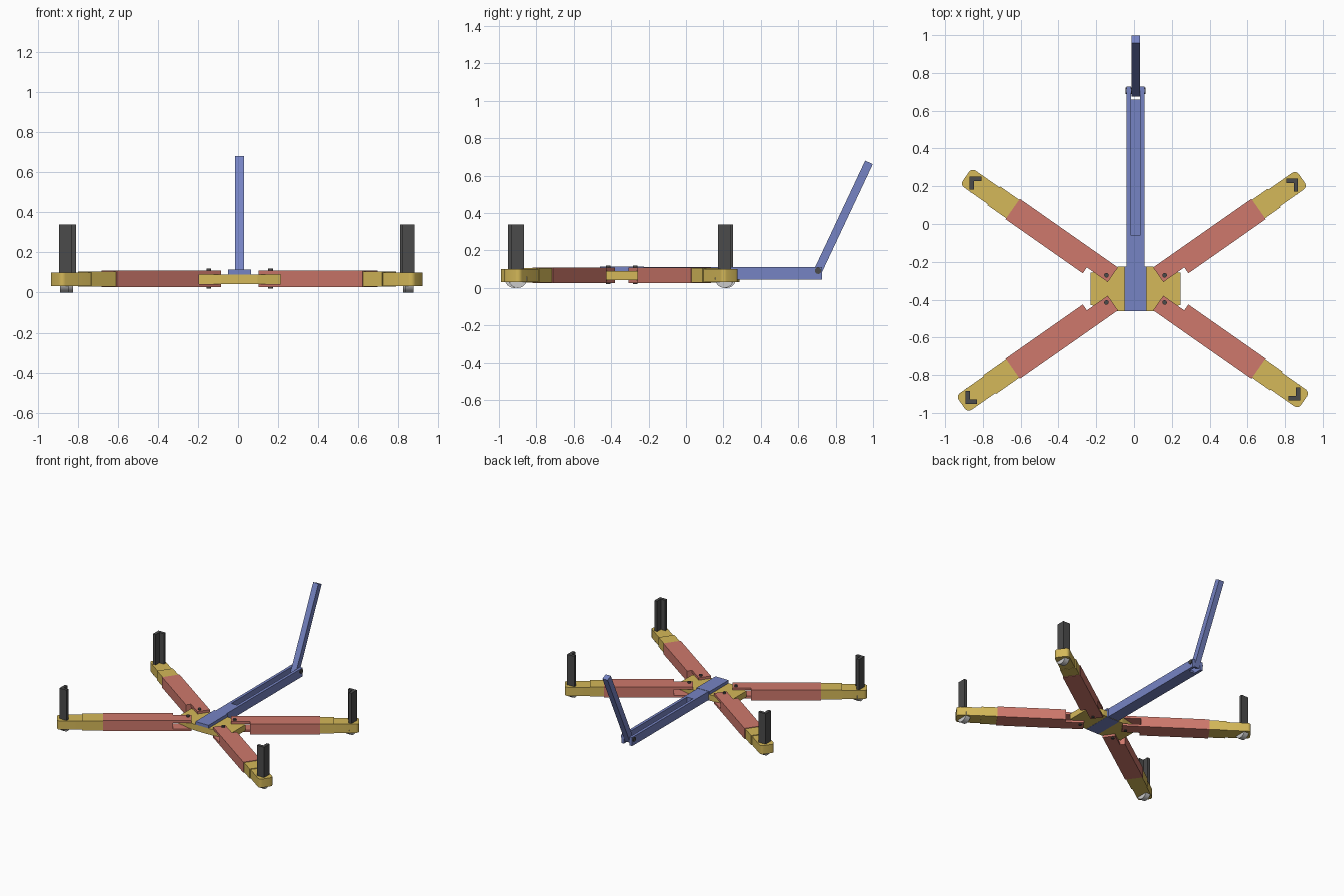
import bpy, bmesh, math
from mathutils import Matrix, Vector

if "Cube" in bpy.data.objects:
    bpy.data.objects.remove(bpy.data.objects["Cube"])

CX, CY = 0.008, -0.343          # centre of the hub
ANG = math.radians(35)
C, S = math.cos(ANG), math.sin(ANG)
TX, TY = 0.131, 0.059           # arm tip relative to the hub centre


def material(name, rgb):
    m = bpy.data.materials.new(name)
    m.diffuse_color = (*rgb, 1)
    m.use_nodes = True
    m.node_tree.nodes["Principled BSDF"].inputs["Base Color"].default_value = m.diffuse_color
    return m


RED = material("red_paint", (0.62, 0.19, 0.15))
YELLOW = material("yellow_paint", (0.66, 0.48, 0.10))
BLUE = material("blue_paint", (0.18, 0.23, 0.55))
DARK = material("dark_steel", (0.07, 0.07, 0.07))


def finish(name, bm, mat, smooth=False):
    bmesh.ops.recalc_face_normals(bm, faces=bm.faces[:])
    me = bpy.data.meshes.new(name)
    bm.to_mesh(me)
    bm.free()
    ob = bpy.data.objects.new(name, me)
    bpy.context.collection.objects.link(ob)
    if mat:
        me.materials.append(mat)
    if smooth:
        bpy.context.view_layer.objects.active = ob
        ob.select_set(True)
        bpy.ops.object.shade_smooth_by_angle()
        ob.select_set(False)
    return ob


def prisms(name, parts, mat, smooth=False):
    """Vertical prisms from (outline, z0, z1) tuples."""
    bm = bmesh.new()
    for pts, z0, z1 in parts:
        lo = [bm.verts.new((x, y, z0)) for x, y in pts]
        hi = [bm.verts.new((x, y, z1)) for x, y in pts]
        bm.faces.new(lo)
        bm.faces.new(hi)
        for i in range(len(pts)):
            j = (i + 1) % len(pts)
            bm.faces.new((lo[i], lo[j], hi[j], hi[i]))
    return finish(name, bm, mat, smooth)


def rect(x0, x1, y0, y1):
    return [(x0, y0), (x1, y0), (x1, y1), (x0, y1)]


def cylinder(name, loc, r, length, axis, mat, seg=24):
    bm = bmesh.new()
    rot = Matrix.Rotation(math.pi / 2, 4, 'Y') if axis == 'X' else Matrix()
    bmesh.ops.create_cone(bm, cap_ends=True, segments=seg, radius1=r, radius2=r,
                          depth=length, matrix=Matrix.Translation(loc) @ rot)
    return finish(name, bm, mat, True)


def foot_outline(s0, s1, w, r):
    """Block with two rounded corners at the outer end."""
    pts = [(s0, w), (s0, -w)]
    for sign, start in ((-1, -90), (1, 0)):
        for k in range(5):
            a = math.radians(start + 22.5 * k)
            pts.append((s1 - r + r * math.cos(a), sign * (w - r) + r * math.sin(a)))
    return pts


# hub wings, gripped by the arm clevises
prisms("hub_plate", [([(CX + x, CY + y) for x, y in (
    (-0.237, -0.085), (-0.09, -0.118), (0.09, -0.118), (0.237, -0.085),
    (0.237, 0.085), (0.09, 0.118), (-0.09, 0.118), (-0.237, 0.085))], 0.043, 0.09)], YELLOW)

# hub sleeve and main beam with a slot for the folding handle
prisms("beam_sleeve", [(rect(CX - 0.057, CX + 0.057, CY - 0.118, CY + 0.118), 0.042, 0.114)], BLUE)
W, SL = 0.047, 0.025
prisms("main_beam", [
    (rect(CX - W, CX + W, CY + 0.117, -0.06), 0.045, 0.112),
    (rect(CX - W, CX - SL, -0.06, 0.727), 0.045, 0.112),
    (rect(CX + SL, CX + W, -0.06, 0.727), 0.045, 0.112),
    (rect(CX - SL, CX + SL, -0.06, 0.66), 0.045, 0.06)], BLUE)

# tilted handle and its hinge pin
handle = prisms("handle", [(rect(-0.0225, 0.0225, -0.0225, 0.0225), -0.025, 0.64)], BLUE)
handle.location = (CX, 0.706, 0.092)
handle.rotation_euler = (-math.atan2(0.51, 1.085), 0, 0)
cylinder("hinge_pin", (CX, 0.706, 0.092), 0.017, 0.108, 'X', DARK)

# four telescoping arms, each with its own reach
for tag, sx, sy, reach in (("back_left", -1, 1, 0.936), ("back_right", 1, 1, 0.916),
                           ("front_left", -1, -1, 0.963), ("front_right", 1, -1, 0.930)):
    def world(pts):
        return [(CX + sx * (TX + s * C - v * S), CY + sy * (TY + s * S + v * C)) for s, v in pts]

    # outer tube with an upper and a lower clevis plate
    plate = world(rect(0, 0.137, -0.028, 0.066))
    prisms("arm_" + tag, [(world(rect(0.135, 0.634, -0.066, 0.066)), 0.026, 0.109),
                          (plate, 0.09, 0.109), (plate, 0.026, 0.043)], RED)
    # inner tube and rounded foot
    prisms("inner_tube_" + tag, [(world(rect(0.5, reach - 0.18, -0.06, 0.06)), 0.03, 0.105)], YELLOW)
    prisms("foot_" + tag, [(world(foot_outline(reach - 0.19, reach, 0.054, 0.025)), 0.032, 0.1)],
           YELLOW, True)
    # upright corner angle bar, opening towards the hub
    px, py = world([(reach - 0.062, 0)])[0]
    ell = ((0.031, 0.034), (-0.031, 0.034), (-0.031, 0.011), (0.008, 0.011), (0.008, -0.034), (0.031, -0.034))
    prisms("corner_bar_" + tag, [([(px + sx * x, py + sy * y) for x, y in ell], 0.09, 0.34)], DARK)
    # caster wheel and pivot pin
    cylinder("wheel_" + tag, (px + sx * 0.005, py, 0.05), 0.05, 0.042, 'X', None)
    cylinder("pivot_pin_" + tag, (CX + sx * 0.154, CY + sy * 0.072, 0.07), 0.012, 0.1, 'Z', DARK, 16)
